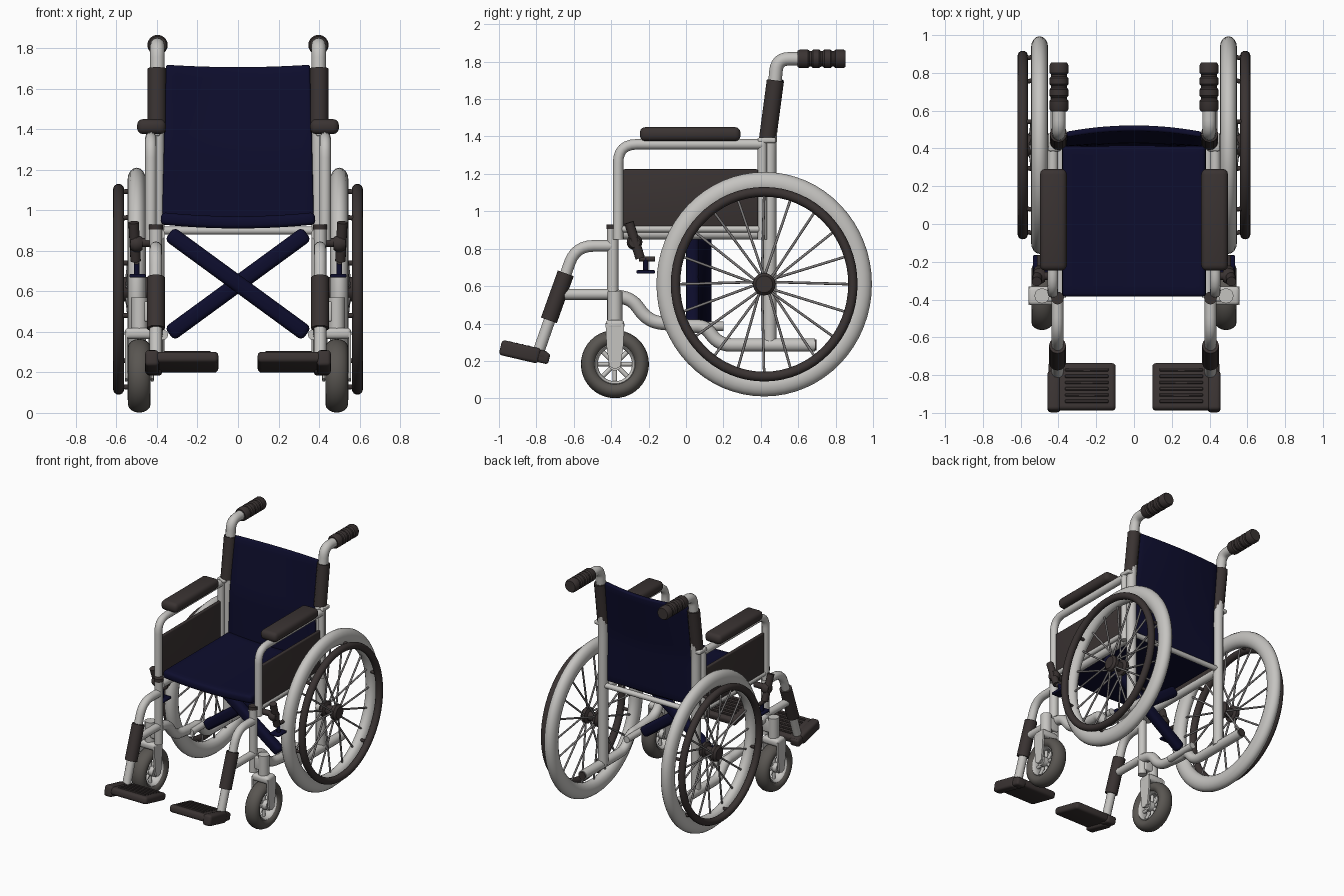
import bpy, bmesh, math
from mathutils import Vector, Matrix

if "Cube" in bpy.data.objects:
    bpy.data.objects.remove(bpy.data.objects["Cube"])


def material(name, rgb):
    m = bpy.data.materials.new(name)
    m.diffuse_color = (*rgb, 1)
    m.use_nodes = True
    m.node_tree.nodes["Principled BSDF"].inputs["Base Color"].default_value = m.diffuse_color
    return m


METAL = material("pale grey metal", (0.56, 0.55, 0.53))
DARK = material("dark brown plastic", (0.042, 0.033, 0.032))
NAVY = material("navy fabric", (0.004, 0.004, 0.026))
RUBBER = material("grey rubber", (0.10, 0.092, 0.083))
SPOKE = material("spoke steel", (0.2, 0.19, 0.19))


def finish(name, mesh, mat, mirror=True):
    mesh.materials.clear()
    mesh.materials.append(mat)
    o = bpy.data.objects.new(name, mesh)
    bpy.context.collection.objects.link(o)
    if mirror:
        o.modifiers.new("mirror", 'MIRROR').use_mirror_merge = False
    return o


def from_bm(name, bm, mat, mirror=True):
    bmesh.ops.recalc_face_normals(bm, faces=bm.faces)
    me = bpy.data.meshes.new(name)
    bm.to_mesh(me)
    bm.free()
    return finish(name, me, mat, mirror)


def rounded(pts, rad, n=6):
    """Path with its corners filleted."""
    pts = [Vector(p) for p in pts]
    out = [pts[0]]
    for a, b, c in zip(pts, pts[1:], pts[2:]):
        d = min(rad, (a - b).length * 0.48, (c - b).length * 0.48)
        p, q = b + (a - b).normalized() * d, b + (c - b).normalized() * d
        for i in range(n + 1):
            t = i / n
            out.append(p * (1 - t) ** 2 + b * 2 * t * (1 - t) + q * t * t)
    return out + [pts[-1]]


def tube(name, pts, r, mat=METAL, bend=0.08, mirror=True):
    cu = bpy.data.curves.new(name, 'CURVE')
    cu.dimensions = '3D'
    cu.bevel_depth, cu.bevel_resolution, cu.use_fill_caps = r, 4, True
    path = rounded(pts, bend)
    s = cu.splines.new('POLY')
    s.points.add(len(path) - 1)
    for sp, p in zip(s.points, path):
        sp.co = (*p, 1)
    tmp = bpy.data.objects.new(name, cu)
    me = bpy.data.meshes.new_from_object(tmp)
    bpy.data.objects.remove(tmp)
    return finish(name, me, mat, mirror)


def side_tube(name, x, yz, r, mat=METAL, bend=0.08):
    return tube(name, [(x, y, z) for y, z in yz], r, mat, bend)


def box(name, lo, hi, mat, bevel=0.01, rot=None, seg=3, mirror=True):
    lo, hi = Vector(lo), Vector(hi)
    bm = bmesh.new()
    bmesh.ops.create_cube(bm, size=1)
    bmesh.ops.scale(bm, vec=hi - lo, verts=bm.verts)
    bmesh.ops.bevel(bm, geom=bm.edges[:], offset=bevel, segments=seg, profile=0.5, affect='EDGES')
    bmesh.ops.transform(bm, matrix=Matrix.Translation((lo + hi) / 2) @ (rot or Matrix()), verts=bm.verts)
    return from_bm(name, bm, mat, mirror)


def lathe(name, prof, centre, mat, axis='X', closed=False, n=48, sy=1.0):
    """Spin (along axis, radius) points round the x, y or z axis."""
    bm = bmesh.new()
    rings = []
    for i in range(n):
        a = math.tau * i / n
        ring = []
        for t, r in prof:
            u, v = r * math.cos(a), r * math.sin(a)
            p = {'X': (t, u * sy, v), 'Y': (u, t, v), 'Z': (u, v, t)}[axis]
            ring.append(bm.verts.new(Vector(p) + Vector(centre)))
        rings.append(ring)
    m = len(prof)
    for i in range(n):
        a, b = rings[i], rings[(i + 1) % n]
        for j in range(m if closed else m - 1):
            k = (j + 1) % m
            bm.faces.new((a[j], a[k], b[k], b[j]))
    bmesh.ops.remove_doubles(bm, verts=bm.verts, dist=1e-5)
    return from_bm(name, bm, mat)


def ring(name, x, y, z, big, rx, rr, mat, n=64, sy=1.0, k=16):
    prof = [(rx * math.cos(math.tau * i / k), big + rr * math.sin(math.tau * i / k)) for i in range(k)]
    return lathe(name, prof, (x, y, z), mat, closed=True, n=n, sy=sy)


def sheet(name, fn, thick, mat, n=14):
    bm = bmesh.new()
    g = [[bm.verts.new(fn(i / n * 2 - 1, j / n)) for i in range(n + 1)] for j in range(n + 1)]
    for j in range(n):
        for i in range(n):
            bm.faces.new((g[j][i], g[j][i + 1], g[j + 1][i + 1], g[j + 1][i]))
    o = from_bm(name, bm, mat, False)
    s = o.modifiers.new("thickness", 'SOLIDIFY')
    s.thickness, s.offset = thick, 0
    b = o.modifiers.new("round", 'BEVEL')
    b.width, b.segments = thick * 0.3, 2


# seat and back slings
sheet("seat", lambda u, v: (0.38 * u, -0.385 + 0.81 * v, 0.94 + 0.02 * u * u), 0.06, NAVY)


def back_shape(u, v):
    z = 0.93 + 0.775 * v + 0.012 * u * u * v
    lean = max(0, z - 1.3) * 0.12
    return ((0.375 - 0.02 * v) * u, 0.425 + lean + 0.035 * (1 - u * u) * v, z)


sheet("backrest", back_shape, 0.03, NAVY)

# rear drive wheels, slightly narrowed in y
WX, WY, WZ, SY = 0.50, 0.418, 0.61, 0.96
ring("rear_tyre", WX, WY, WZ, 0.54, 0.045, 0.06, METAL, sy=SY)
ring("hand_rim", 0.589, WY, WZ, 0.494, 0.027, 0.026, DARK, sy=SY)
lathe("wheel_hub", [(0.43, 0), (0.43, 0.04), (0.45, 0.06), (0.47, 0.06), (0.48, 0.035), (0.53, 0.035),
                    (0.54, 0.06), (0.565, 0.06), (0.58, 0.045), (0.58, 0)], (0, WY, WZ), DARK, n=24)
tube("wheel_axle", [(0.39, WY, WZ), (0.45, WY, WZ)], 0.03)


def wheel_pt(x, r, a):
    return (x, WY + SY * r * math.cos(a), WZ + r * math.sin(a))


for i in range(20):
    a = math.tau * i / 20
    lean = 0.12 if i % 4 < 2 else -0.12
    tube("spoke", [wheel_pt(0.46 if i % 2 else 0.55, 0.05, a + lean * 2), wheel_pt(WX, 0.49, a)], 0.007, SPOKE)
for i in range(6):
    a = math.tau * (i + 0.25) / 6
    tube("hand_rim_bracket", [wheel_pt(0.51, 0.505, a), wheel_pt(0.585, 0.495, a)], 0.012, DARK)

# front casters
CX, CY, CZ = 0.487, -0.38, 0.183
ring("caster_tyre", CX, CY, CZ, 0.14, 0.056, 0.042, RUBBER, n=40)
ring("caster_rim", CX, CY, CZ, 0.105, 0.04, 0.014, METAL, n=40, k=10)
tube("caster_axle", [(0.415, CY, CZ), (0.558, CY, CZ)], 0.022)
tube("caster_hub", [(CX - 0.045, CY, CZ), (CX + 0.045, CY, CZ)], 0.036)
for i in range(8):
    a = math.tau * i / 8
    c, s = math.cos(a), math.sin(a)
    tube("caster_spoke", [(CX, CY + 0.03 * c, CZ + 0.03 * s), (CX, CY + 0.1 * c, CZ + 0.1 * s)], 0.012)
box("fork_crown", (CX - 0.072, CY - 0.05, 0.365), (CX + 0.072, CY + 0.05, 0.42), METAL, 0.02)
for dx in (-0.064, 0.064):
    bm = bmesh.new()
    outline = [(-0.05, 0.40), (0.05, 0.40), (0.045, 0.28), (0.03, 0.17), (0, 0.155), (-0.03, 0.17), (-0.045, 0.28)]
    f = bm.faces.new([bm.verts.new((CX + dx - 0.007, CY + y, z)) for y, z in outline])
    ext = bmesh.ops.extrude_face_region(bm, geom=[f])
    bmesh.ops.translate(bm, vec=(0.014, 0, 0), verts=[v for v in ext['geom'] if isinstance(v, bmesh.types.BMVert)])
    from_bm("fork_leg", bm, METAL)
tube("caster_stem", [(CX, CY, 0.41), (CX, CY, 0.57)], 0.04)
box("caster_bracket", (0.40, CY - 0.03, 0.45), (0.49, CY + 0.03, 0.55), METAL, 0.01)

# side frame tubes
FX = 0.405
side_tube("front_post", FX, [(-0.392, 0.42), (-0.392, 0.91)], 0.031)
side_tube("front_post_cap", FX, [(-0.392, 0.905), (-0.392, 0.93)], 0.034, DARK)
side_tube("seat_rail", 0.39, [(-0.39, 0.88), (0.44, 0.88)], 0.03)
side_tube("lower_rail", FX, [(-0.39, 0.55), (-0.29, 0.53), (-0.2, 0.41), (0.02, 0.385), (0.1, 0.385),
                             (0.18, 0.285), (0.69, 0.285)], 0.036, METAL, 0.07)
side_tube("lower_rail_plug", FX, [(0.688, 0.285), (0.697, 0.285)], 0.03, DARK)
side_tube("back_upright_and_handle", 0.398, [(0.447, 0.285), (0.447, 1.38), (0.487, 1.815), (0.62, 1.815)],
          0.036, METAL, 0.11)
side_tube("back_sleeve", 0.40, [(0.436, 1.385), (0.478, 1.70)], 0.046, DARK)
grip = [(0, 0), (0, 0.043), (0.012, 0.05)]
for i in range(1, 4):
    t = 0.06 * i + 0.01
    grip += [(t - 0.014, 0.05), (t - 0.005, 0.042), (t + 0.005, 0.042), (t + 0.014, 0.05)]
lathe("push_grip", grip + [(0.245, 0.05), (0.258, 0.043), (0.258, 0)], (0.397, 0.596, 1.815), DARK, axis='Y', n=24)
tube("back_cross_bar", [(-0.39, 0.45, 0.9), (0.39, 0.45, 0.9)], 0.02, mirror=False)

# armrests and side panels
side_tube("armrest_frame", 0.43, [(-0.363, 0.85), (-0.363, 1.358), (0.41, 1.358)], 0.028, METAL, 0.1)
side_tube("armrest_rear_post", 0.43, [(0.408, 0.85), (0.408, 1.39)], 0.025)
side_tube("armrest_lower_bar", 0.43, [(-0.363, 0.905), (0.41, 0.905)], 0.018)
box("armrest_socket", (0.385, 0.385, 1.365), (0.455, 0.48, 1.395), METAL, 0.01)
box("armrest_pad", (0.356, -0.247, 1.375), (0.498, 0.292, 1.45), DARK, 0.03)
box("side_panel", (0.415, -0.335, 0.915), (0.44, 0.385, 1.225), DARK, 0.008)

# folding cross brace under the seat
for s, y in ((1, 0.035), (-1, 0.1)):
    box("cross_brace", (-0.42, y - 0.035, 0.637 - 0.04), (0.42, y + 0.035, 0.637 + 0.04), NAVY, 0.025,
        Matrix.Rotation(s * math.atan2(0.49, 0.67), 4, 'Y'), mirror=False)
side_tube("brace_pivot_tube", 0.37, [(-0.05, 0.385), (0.2, 0.385)], 0.025)

# footrest hangers and plates
side_tube("footrest_hanger", FX, [(-0.39, 0.815), (-0.59, 0.815), (-0.79, 0.245)], 0.031, METAL, 0.11)
side_tube("footrest_brace", FX, [(-0.39, 0.556), (-0.67, 0.556)], 0.029)
side_tube("footrest_sleeve", FX, [(-0.643, 0.668), (-0.733, 0.417)], 0.045, DARK)
tilt = Matrix.Rotation(-math.radians(13), 4, 'X')
box("footplate", (0.097, -0.99, 0.222), (0.452, -0.735, 0.278), DARK, 0.02, tilt)
box("footplate_mount", (0.39, -0.995, 0.208), (0.458, -0.78, 0.29), DARK, 0.018, tilt)
box("footplate_hinge", (0.375, -0.815, 0.19), (0.452, -0.73, 0.25), DARK, 0.015, tilt)
for i in range(6):
    d = tilt @ Vector((0, -0.085 + 0.034 * i, 0.03))
    c = Vector((0.25, -0.8625, 0.25)) + d
    box("footplate_rib", c - Vector((0.115, 0.008, 0.006)), c + Vector((0.115, 0.008, 0.006)), DARK, 0.003, tilt, 1)

# parking brakes
tube("brake_lever", [(0.515, -0.305, 0.94), (0.505, -0.245, 0.75)], 0.026, DARK)
lathe("brake_knob", [(-0.03, 0), (-0.03, 0.03), (-0.01, 0.042), (0.01, 0.042), (0.03, 0.03), (0.03, 0)],
      (0.50, -0.275, 0.835), DARK, n=20)
tube("brake_mount", [(0.40, -0.275, 0.84), (0.50, -0.275, 0.84)], 0.022, DARK)
tube("brake_arm", [(0.50, -0.25, 0.745), (0.50, -0.165, 0.745)], 0.014, DARK)
tube("brake_pin", [(0.50, -0.215, 0.75), (0.50, -0.215, 0.675)], 0.014, NAVY)
box("brake_shoe", (0.455, -0.265, 0.667), (0.535, -0.165, 0.685), NAVY, 0.006)

# smooth shading with sharp edges kept
bpy.ops.object.select_all(action='SELECT')
bpy.context.view_layer.objects.active = bpy.context.scene.objects[0]
bpy.ops.object.shade_smooth_by_angle(angle=math.radians(40))
